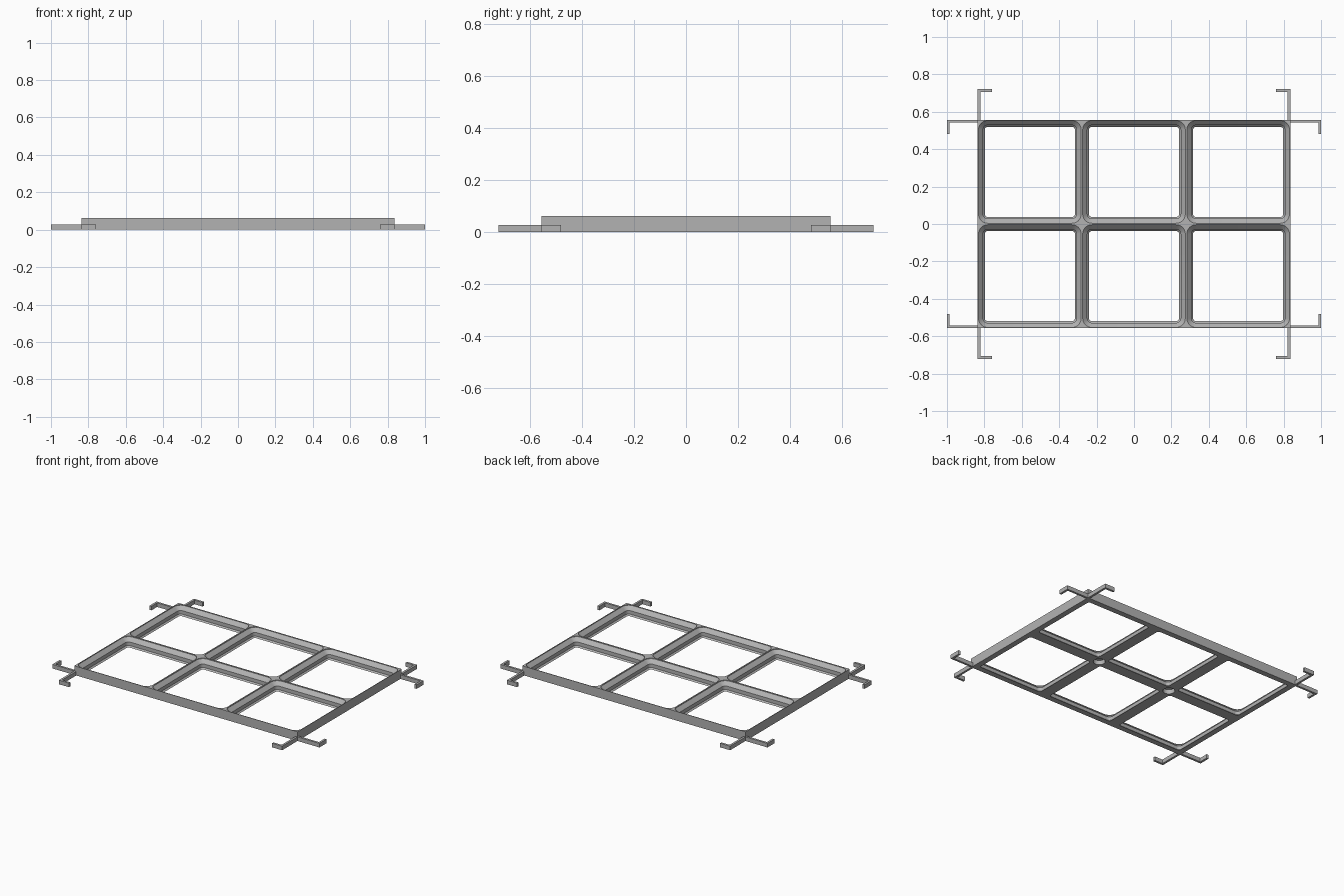
import bpy, bmesh, math

if "Cube" in bpy.data.objects:
    bpy.data.objects.remove(bpy.data.objects["Cube"])

PITCH, HEIGHT = 0.557, 0.0617
HX, HY = 1.5 * PITCH, PITCH
ARM, HOOK, THICK, ARM_H = 0.1645, 0.075, 0.0145, 0.0275

grey = bpy.data.materials.new("grey plastic")
grey.diffuse_color = (0.45, 0.45, 0.45, 1)
grey.use_nodes = True
grey.node_tree.nodes["Principled BSDF"].inputs["Base Color"].default_value = grey.diffuse_color


def finish(bm, name):
    bmesh.ops.recalc_face_normals(bm, faces=bm.faces[:])
    mesh = bpy.data.meshes.new(name)
    bm.to_mesh(mesh)
    bm.free()
    mesh.materials.append(grey)
    obj = bpy.data.objects.new(name, mesh)
    bpy.context.collection.objects.link(obj)
    return obj


def prism(bm, outline, z0, z1):
    loft(bm, [[(x, y, z) for x, y in outline] for z in (z0, z1)])


def loft(bm, loops):
    rings = [[bm.verts.new(p) for p in loop] for loop in loops]
    n = len(rings[0])
    for a, b in zip(rings, rings[1:]):
        for i in range(n):
            bm.faces.new((a[i], a[(i + 1) % n], b[(i + 1) % n], b[i]))
    bm.faces.new(rings[0][::-1])
    bm.faces.new(rings[-1])


def rounded_square(cx, cy, half, radius, z, steps=8):
    pts = []
    for q, (sx, sy) in enumerate([(1, 1), (-1, 1), (-1, -1), (1, -1)]):
        for i in range(steps + 1):
            a = math.pi / 2 * (q + i / steps)
            pts.append((cx + sx * (half - radius) + radius * math.cos(a),
                        cy + sy * (half - radius) + radius * math.sin(a), z))
    return pts


# solid plate for the frame
bm = bmesh.new()
prism(bm, [(-HX, -HY), (HX, -HY), (HX, HY), (-HX, HY)], 0, HEIGHT)
frame = finish(bm, "grid_frame")

# stepped pocket openings: inset from the cell edge, height
profile = [(0.0378, -0.02), (0.0378, 0.0), (0.0285, 0.0093), (0.0285, 0.0332),
           (0.004, 0.0577), (0.004, HEIGHT + 0.02)]
bm = bmesh.new()
for ix in (-1, 0, 1):
    for iy in (-0.5, 0.5):
        loft(bm, [rounded_square(ix * PITCH, iy * PITCH, PITCH / 2 - d,
                                 0.053 - d, z) for d, z in profile])
# round recesses under the inner crossings
for sx in (-1, 1):
    prism(bm, [(sx * PITCH / 2 + 0.037 * math.cos(i * math.tau / 32),
                0.037 * math.sin(i * math.tau / 32)) for i in range(32)],
          -0.02, 0.03)
cutter = finish(bm, "pocket_cutter")
cutter.hide_render = True

mod = frame.modifiers.new("pockets", 'BOOLEAN')
mod.operation, mod.solver, mod.object = 'DIFFERENCE', 'EXACT', cutter
bpy.context.view_layer.objects.active = frame
frame.select_set(True)
bpy.ops.object.modifier_apply(modifier=mod.name)
bpy.data.objects.remove(cutter)
bpy.ops.object.shade_smooth_by_angle(angle=math.radians(30))

# hooked arms at each corner, one along x and one along y
for sx, side in ((-1, "left"), (1, "right")):
    for sy, end in ((-1, "front"), (1, "back")):
        L, t = ARM, THICK
        hook = [(0, 0), (L, 0), (L, -HOOK), (L - t, -HOOK), (L - t, -t), (0, -t)]
        bm = bmesh.new()
        prism(bm, [(sx * (HX + u), sy * (HY + v)) for u, v in hook], 0, ARM_H)
        finish(bm, f"side_arm_{end}_{side}")
        bm = bmesh.new()
        prism(bm, [(sx * (HX + v), sy * (HY + u)) for u, v in hook], 0, ARM_H)
        finish(bm, f"end_arm_{end}_{side}")
